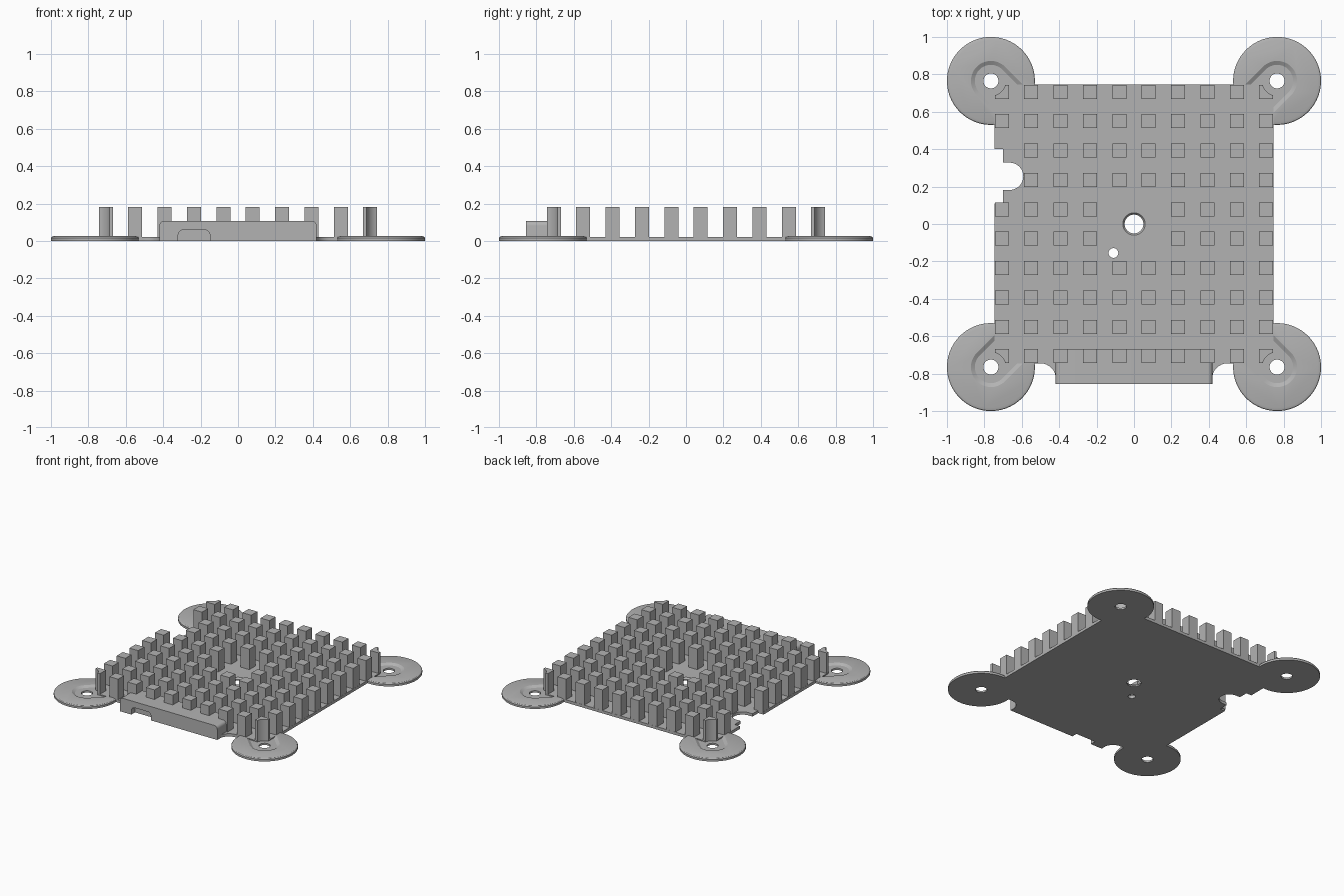
import bpy, bmesh, math
from mathutils import Vector

cube = bpy.data.objects.get("Cube")
if cube:
    bpy.data.objects.remove(cube, do_unlink=True)

grey = bpy.data.materials.new("plain_grey")
grey.use_nodes = True
grey.diffuse_color = (0.45, 0.45, 0.45, 1)
grey.node_tree.nodes["Principled BSDF"].inputs["Base Color"].default_value = grey.diffuse_color

EDGE, CORNER, PITCH, PEG = 0.745, 0.765, 0.157, 0.075
PLATE_Z, DISC_Z, FLOOR_Z, PEG_Z = 0.022, 0.026, 0.014, 0.182


def finish(name, bm):
    bmesh.ops.recalc_face_normals(bm, faces=bm.faces)
    mesh = bpy.data.meshes.new(name)
    bm.to_mesh(mesh)
    bm.free()
    obj = bpy.data.objects.new(name, mesh)
    mesh.materials.append(grey)
    bpy.context.collection.objects.link(obj)
    return obj


def add_box(bm, lo, hi):
    verts = bmesh.ops.create_cube(bm, size=1)["verts"]
    for v in verts:
        v.co = Vector([a + (b - a) * (c + 0.5) for a, b, c in zip(lo, hi, v.co)])


def box(name, lo, hi):
    bm = bmesh.new()
    add_box(bm, lo, hi)
    return finish(name, bm)


def prism(name, outline, z0, z1):
    bm = bmesh.new()
    face = bm.faces.new([bm.verts.new((x, y, z0)) for x, y in outline])
    top = bmesh.ops.extrude_face_region(bm, geom=[face])["geom"]
    bmesh.ops.translate(bm, vec=(0, 0, z1 - z0), verts=[g for g in top if isinstance(g, bmesh.types.BMVert)])
    return finish(name, bm)


def hull(name, rings, segments=48):
    """Convex solid round circles given as (x, y, z, radius)."""
    bm = bmesh.new()
    for x, y, z, r in rings:
        for i in range(segments):
            a = math.tau * i / segments
            bm.verts.new((x + r * math.cos(a), y + r * math.sin(a), z))
    result = bmesh.ops.convex_hull(bm, input=bm.verts)
    bmesh.ops.delete(bm, geom=[v for v in bm.verts if not v.link_faces], context="VERTS")
    bmesh.ops.dissolve_limit(bm, angle_limit=0.002, verts=bm.verts, edges=bm.edges)
    return finish(name, bm)


def cylinder(x, y, r, z0=-0.1, z1=0.4):
    return hull("hole_cutter", [(x, y, z0, r), (x, y, z1, r)])


def cut(obj, *cutters):
    bpy.context.view_layer.objects.active = obj
    for c in cutters:
        mod = obj.modifiers.new("cut", "BOOLEAN")
        mod.operation, mod.solver, mod.object = "DIFFERENCE", "EXACT", c
        bpy.ops.object.modifier_apply(modifier=mod.name)
        bpy.data.objects.remove(c, do_unlink=True)


def smooth(obj):
    bpy.ops.object.select_all(action="DESELECT")
    obj.select_set(True)
    bpy.context.view_layer.objects.active = obj
    bpy.ops.object.shade_smooth_by_angle(angle=math.radians(25))


corners = [(sx * CORNER, sy * CORNER) for sx in (-1, 1) for sy in (-1, 1)]

# Base plate with centre hole, vent hole, side notch and corner clearances
plate = box("base_plate", (-EDGE, -EDGE, 0), (EDGE, EDGE, PLATE_Z))
cut(plate,
    cylinder(0, 0, 0.05),
    hull("countersink", [(0, 0, 0.01, 0.05), (0, 0, 0.03, 0.066)]),
    cylinder(-0.11, -0.155, 0.026),
    box("notch_cutter", (-0.9, 0.11, -0.1), (-0.70, 0.4, 0.4)),
    hull("slot_cutter", [(x, 0.255, z, 0.073) for x in (-0.9, -0.665) for z in (-0.1, 0.4)]),
    *[cylinder(x, y, 0.08) for x, y in corners])
smooth(plate)

# Grid of square pegs, leaving the centre and the side notch open
bm = bmesh.new()
for i in range(10):
    for j in range(10):
        centre = i in (4, 5) and j in (4, 5)
        notch = i == 0 and j in (6, 7)
        if not centre and not notch:
            x, y = (i - 4.5) * PITCH, (j - 4.5) * PITCH
            h = PEG / 2
            add_box(bm, (x - h, y - h, 0.012), (x + h, y + h, PEG_Z))
pegs = finish("cooling_pegs", bm)
cut(pegs, *[cylinder(x, y, 0.08) for x, y in corners])
smooth(pegs)

# Raised front ledge with rounded top edges and a port recess
ledge = box("front_ledge", (-0.42, -0.855, 0), (0.42, -0.67, 0.107))
bm = bmesh.new()
bm.from_mesh(ledge.data)
edges = [e for e in bm.edges if all(v.co.z > 0.1 for v in e.verts)
         and abs(e.verts[0].co.x - e.verts[1].co.x) < 0.01]
bmesh.ops.bevel(bm, geom=edges, offset=0.025, segments=5, profile=0.5, affect="EDGES")
bm.to_mesh(ledge.data)
bm.free()
port = hull("port_cutter", [(x, z, d, 0.03) for x in (-0.29, -0.18)
                            for z in (-0.03, 0.03) for d in (-0.05, 0.05)])
port.rotation_euler = (math.pi / 2, 0, 0)
port.location.y = -0.86
bpy.context.view_layer.update()
cut(ledge, port)
smooth(ledge)

# Concave webs joining the ledge to the plate
for side, name in ((-1, "right_ledge_web"), (1, "left_ledge_web")):
    arc = [(0.5 - 0.082 * math.cos(t), -0.827 + 0.082 * math.sin(t))
           for t in [i * math.pi / 16 for i in range(9)]]
    outline = [(0.41, -0.827)] + arc + [(0.5, -0.73), (0.41, -0.73)]
    smooth(prism(name, [(side * x, y) for x, y in outline], 0, PLATE_Z))

# Round corner feet with a screw hole and a sloped pocket opening inwards
for x, y in corners:
    name = ("front" if y < 0 else "back") + ("_left" if x > 0 else "_right") + "_foot"
    foot = hull(name, [(x, y, 0, 0.235), (x, y, 0.016, 0.235),
                       (x, y, 0.022, 0.23), (x, y, DISC_Z, 0.217)], 72)
    inner = 0.82
    pocket = hull("pocket_cutter", [(x * s, y * s, z, r) for s in (1, inner)
                                    for z, r in ((FLOOR_Z, 0.086), (0.03, 0.114))])
    clear = box("plate_clearance", (-EDGE, -EDGE, FLOOR_Z), (EDGE, EDGE, 0.1))
    cut(foot, pocket, clear, cylinder(x, y, 0.04))
    smooth(foot)
